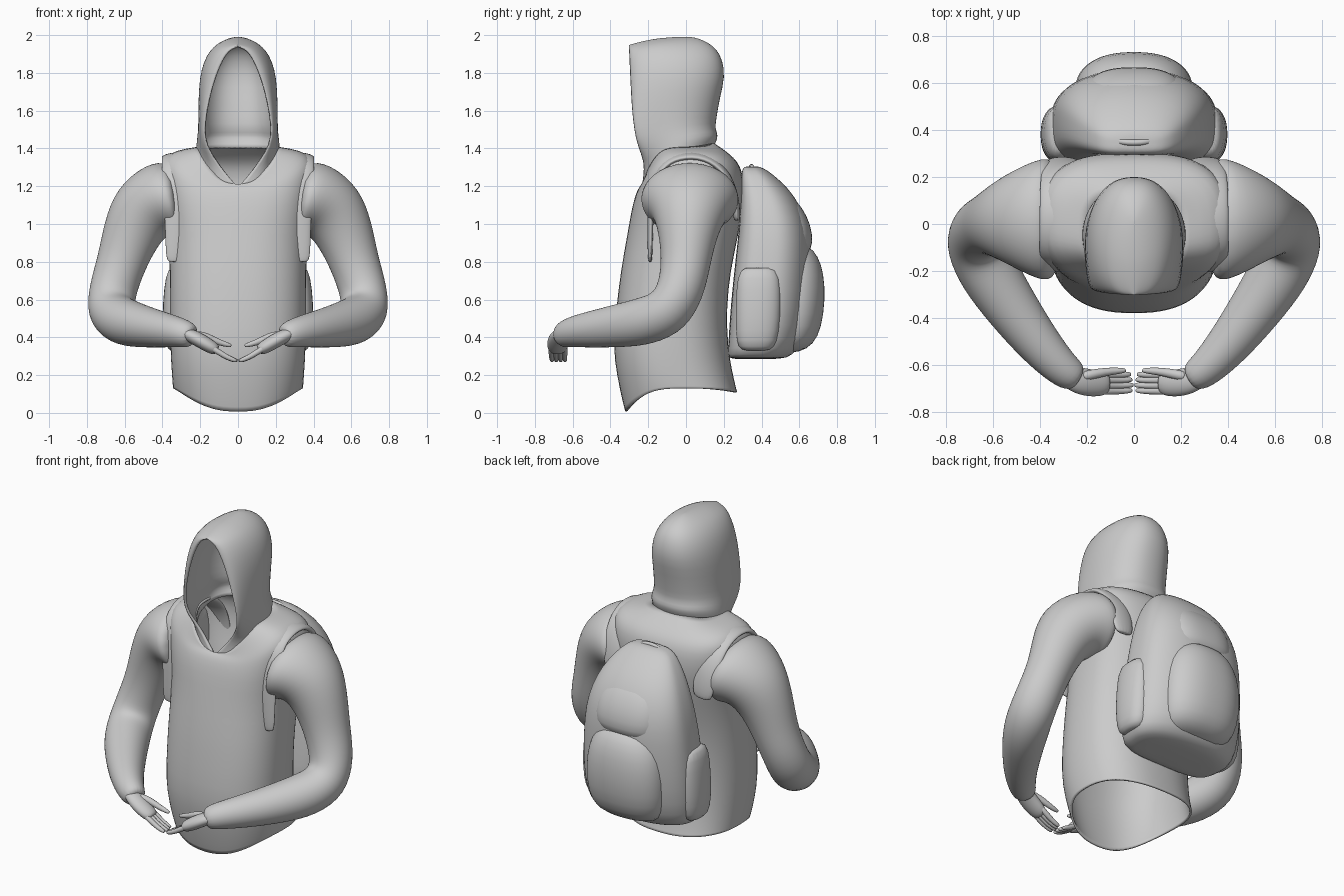
import bpy, bmesh
from math import sin, cos, pi
from mathutils import Vector


def skin(name, rows, closed=True, cap=False, subsurf=1, mirror=False, thick=0):
    """Join rows of points into a smooth quad surface."""
    bm = bmesh.new()
    vr = [[bm.verts.new(p) for p in r] for r in rows]
    n = len(rows[0])
    for a, b in zip(vr, vr[1:]):
        for i in range(n if closed else n - 1):
            j = (i + 1) % n
            bm.faces.new((a[i], a[j], b[j], b[i]))
    if cap:
        for ring in (vr[0], vr[-1]):
            c = bm.verts.new(sum((v.co for v in ring), Vector()) / n)
            for i in range(n):
                bm.faces.new((ring[i], ring[(i + 1) % n], c))
    bmesh.ops.remove_doubles(bm, verts=bm.verts, dist=0.0005)
    bmesh.ops.recalc_face_normals(bm, faces=bm.faces)
    me = bpy.data.meshes.new(name)
    bm.to_mesh(me)
    bm.free()
    for p in me.polygons:
        p.use_smooth = True
    ob = bpy.data.objects.new(name, me)
    bpy.context.collection.objects.link(ob)
    s = ob.modifiers.new("smooth", 'SUBSURF')
    s.levels = s.render_levels = subsurf
    if thick:
        s = ob.modifiers.new("thick", 'SOLIDIFY')
        s.thickness, s.offset = thick, -1
    if mirror:
        ob.modifiers.new("mirror", 'MIRROR')
    return ob


def spow(v, e):
    return (abs(v) ** e) * (1 if v >= 0 else -1)


def ring(hw, yf, yb, zf, zs=None, zb=None, n=2.5, nf=None, cx=0, seg=36):
    """Superellipse cross-section whose height may differ front, side and back."""
    zs = zf if zs is None else zs
    zb = zs if zb is None else zb
    pts, yc = [], (yf + yb) / 2
    for i in range(seg):
        t = 2 * pi * i / seg
        e = 2 / (nf if nf and sin(t) < 0 else n)
        s = spow(sin(t), e)
        z = zs + ((zf if s < 0 else zb) - zs) * abs(s) ** 3
        pts.append((cx + hw * spow(cos(t), e), yc + s * (yb - yf) / 2, z))
    return pts


def tube(name, path, seg=14, flat=1.0, side=(0, 1, 0), **kw):
    """Tube along (x, y, z, radius[, side stretch]) points; flat squashes it."""
    P = [Vector(p[:3]) for p in path]
    side, rows = Vector(side), []
    for i, p in enumerate(P):
        d = (P[min(i + 1, len(P) - 1)] - P[max(i - 1, 0)]).normalized()
        side = (side - d * side.dot(d)).normalized()
        up = d.cross(side)
        r = path[i][3]
        w = r * (path[i][4] if len(path[i]) > 4 else 1)
        rows.append([p + side * w * cos(2 * pi * k / seg) + up * r * flat * sin(2 * pi * k / seg)
                     for k in range(seg)])
    return skin(name, rows, cap=True, **kw)


# Hoodie body: open at the hem and the neck
body = [(.345, -.322, .272, .005, .13, .11), (.347, -.335, .265, .05, .15, .135),
        (.352, -.367, .245, .2, .22, .22), (.36, -.388, .222, .35), (.362, -.37, .215, .55),
        (.362, -.347, .235, .75), (.367, -.31, .28, .95), (.385, -.285, .308, 1.1, 1.12, 1.12),
        (.405, -.262, .305, 1.17, 1.25, 1.25), (.405, -.25, .285, 1.19, 1.325, 1.31),
        (.37, -.242, .255, 1.2, 1.375, 1.35), (.28, -.236, .2, 1.205, 1.4, 1.395),
        (.2, -.232, .145, 1.21, 1.41, 1.43)]
skin("hoodie_body", [ring(*b, n=2.4 if i < 7 else 2.8) for i, b in enumerate(body)], thick=.012)

# Hood: rows of U-shaped arcs (front z, back z, opening, half width, front y, back y)
hood = [(1.195, 1.40, 0, .222, -.235, .145), (1.25, 1.44, .05, .222, -.225, .163),
        (1.33, 1.47, .115, .22, -.22, .172), (1.41, 1.505, .17, .213, -.255, .155),
        (1.5, 1.555, .185, .21, -.275, .162), (1.62, 1.665, .165, .21, -.287, .18),
        (1.74, 1.78, .135, .205, -.293, .21), (1.84, 1.87, .098, .182, -.298, .195),
        (1.9, 1.925, .065, .148, -.3, .165), (1.93, 1.96, .035, .112, -.302, .12),
        (1.94, 1.982, .004, .07, -.303, .07), (1.945, 1.99, 0, .035, -.303, .03),
        (1.948, 1.992, 0, 0, -.303, 0)]


def hood_row(zf, zb, xo, w, yf, yb, n=14):
    yc = yf + .45 * (yb - yf)
    half = []
    for i in range(n + 1):
        c, s = cos(pi * i / n), sin(pi * i / n)
        x = xo + (w - xo) * s ** .9 if c > 0 else w * abs(s) ** .85
        y = yc - c * ((yc - yf) if c > 0 else (yb - yc))
        half.append((x, y, zb + (zf - zb) * ((1 + c) / 2) ** 2))
    return half + [(-x, y, z) for x, y, z in reversed(half[:-1])]


skin("hood", [hood_row(*h) for h in hood], closed=False, thick=.014)

# Sleeves, wide at the shoulder and bent at the elbow towards the front
tube("sleeve", [(.33, .02, 1.14, .2, 1.35), (.41, .02, 1.13, .21, 1.25), (.505, .02, 1.07, .188, 1.08),
                (.565, .01, .95, .158), (.615, 0, .8, .132), (.665, -.025, .65, .128),
                (.675, -.09, .535, .132), (.62, -.21, .485, .132), (.52, -.36, .46, .116),
                (.4, -.52, .44, .096), (.3, -.625, .425, .078), (.24, -.66, .405, .064)],
     seg=18, mirror=True, subsurf=2)

# Hands: flattened palm, four fingers and a thumb
tube("palm", [(.29, -.645, .425, .05), (.23, -.67, .4, .06), (.17, -.68, .365, .06),
              (.11, -.68, .33, .05)], flat=.65, mirror=True, subsurf=2)
for k in range(4):
    y = -.712 + k * .023
    tube(f"finger_{k + 1}", [(.15, y, .352, .018), (.1, y, .32, .017), (.055, y, .292, .015),
                             (.002 + .006 * abs(k - 1), y + .003, .275, .012)],
         seg=8, mirror=True)
tube("thumb", [(.22, -.65, .415, .025), (.16, -.637, .402, .022), (.1, -.627, .372, .018),
               (.035, -.624, .355, .012)], seg=8, mirror=True)

# Backpack: main bag with a flat inner side
bag = [(.27, .235, .5, .285), (.33, .22, .565, .3), (.355, .225, .62, .38), (.36, .235, .65, .55),
       (.35, .255, .66, .75), (.33, .275, .66, .92), (.3, .285, .632, 1.04),
       (.255, .29, .575, 1.15), (.2, .29, .5, 1.23), (.15, .295, .43, 1.285), (.09, .31, .39, 1.305)]
skin("backpack_main", [ring(*b, n=2.2, nf=4) for b in bag], cap=True)

# Lower and upper back pockets
lower = [(.16, .4, .6, .32), (.22, .4, .675, .36), (.25, .4, .718, .45), (.255, .4, .738, .6),
         (.24, .4, .73, .74), (.2, .4, .7, .83), (.15, .4, .65, .89)]
skin("backpack_lower_pocket", [ring(*b, n=2.3) for b in lower], cap=True)
upper = [(.2, .4, .65, .84), (.22, .4, .675, .9), (.215, .4, .66, 1.0),
         (.19, .4, .615, 1.09), (.14, .4, .55, 1.16)]
skin("backpack_upper_pocket", [ring(*b, n=2.5) for b in upper], cap=True)

# Side pockets
sidep = [(.045, .29, .45, .33), (.07, .265, .485, .37), (.08, .26, .505, .5),
         (.072, .265, .505, .66), (.05, .28, .49, .77)]
skin("backpack_side_pocket", [ring(*b, n=2.3, cx=.322, seg=20) for b in sidep],
     cap=True, mirror=True)

# Carry handle on top
tube("carry_handle", [(-.09, .36, 1.27, .014), (-.06, .35, 1.3, .014), (0, .345, 1.308, .014),
                      (.06, .35, 1.3, .014), (.09, .36, 1.27, .014)], seg=8)

# Padded shoulder straps, mostly sunk into the body
tube("shoulder_strap", [(.3, .27, 1.02, .07), (.31, .26, 1.15, .075), (.32, .21, 1.28, .08),
                        (.325, .1, 1.36, .08), (.325, -.04, 1.36, .08), (.33, -.14, 1.3, .075),
                        (.335, -.185, 1.15, .065), (.335, -.19, .98, .05), (.345, -.19, .8, .04)],
     side=(1, 0, 0), flat=.3, mirror=True, subsurf=2)
